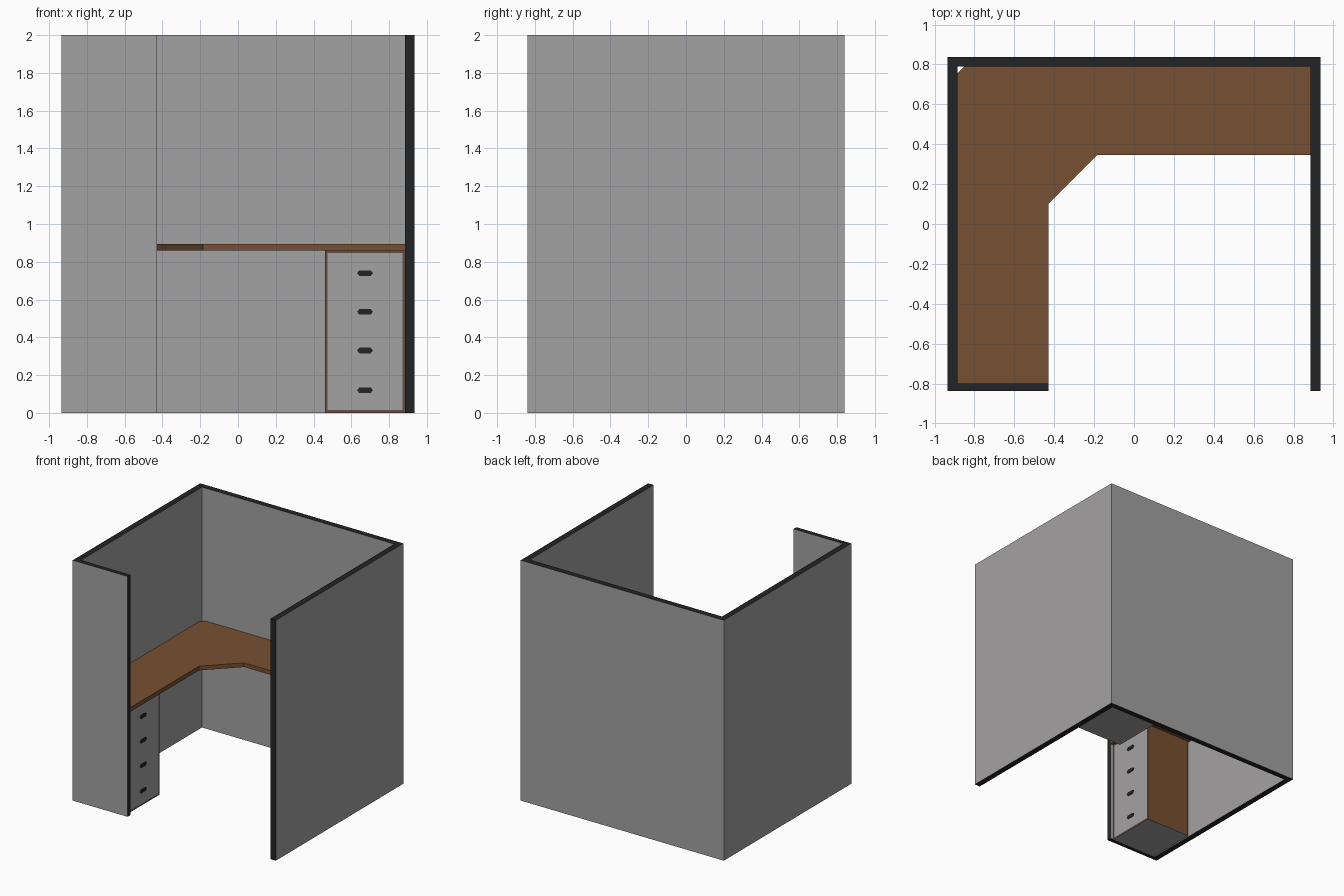
import bpy, bmesh, math
from mathutils import Matrix

if "Cube" in bpy.data.objects:
    bpy.data.objects.remove(bpy.data.objects["Cube"])


def material(name, rgb):
    m = bpy.data.materials.new(name)
    m.diffuse_color = (*rgb, 1)
    m.use_nodes = True
    m.node_tree.nodes["Principled BSDF"].inputs["Base Color"].default_value = m.diffuse_color
    return m


GREY = material("grey fabric", (0.37, 0.36, 0.365))
DARK = material("dark trim", (0.016, 0.017, 0.018))
BROWN = material("brown wood", (0.185, 0.08, 0.032))
EDGE = material("drawer border", (0.13, 0.078, 0.06))


def make_object(name, bm, mats, matrix=Matrix()):
    bmesh.ops.recalc_face_normals(bm, faces=bm.faces[:])
    me = bpy.data.meshes.new(name)
    bm.to_mesh(me)
    bm.free()
    for m in mats:
        me.materials.append(m)
    ob = bpy.data.objects.new(name, me)
    ob.matrix_world = matrix
    bpy.context.collection.objects.link(ob)
    return ob


def prism(points, z0, z1):
    """Extrude a flat outline from z0 to z1."""
    bm = bmesh.new()
    face = bm.faces.new([bm.verts.new((x, y, z0)) for x, y in points])
    new = bmesh.ops.extrude_face_region(bm, geom=[face])["geom"]
    for v in new:
        if isinstance(v, bmesh.types.BMVert):
            v.co.z = z1
    bmesh.ops.recalc_face_normals(bm, faces=bm.faces[:])
    return bm


W, D = 0.935, 0.838      # outer half width and half depth
IX, IY = 0.885, 0.79     # inner wall faces
STUB = -0.43             # open end of the short front wall
SY = -0.80               # inner face of the short front wall

# partition walls: one folded outline, dark on top, bottom and open ends
bm = prism([(STUB, -D), (-W, -D), (-W, D), (W, D), (W, -D), (IX, -D),
            (IX, IY), (-IX, IY), (-IX, SY), (STUB, SY)], 0, 2)
for f in bm.faces:
    c = f.calc_center_median()
    stub_end = abs(c.x - STUB) < 0.001 and abs(f.normal.x) > 0.9
    right_end = c.x > IX and abs(c.y + D) < 0.001
    f.material_index = int(abs(f.normal.z) > 0.5 or stub_end or right_end)
make_object("partition_walls", bm, [GREY, DARK])

# L-shaped worktop with angled inner corner and clipped back corner
bm = prism([(-IX, SY), (STUB, SY), (STUB, 0.10), (-0.185, 0.345), (IX, 0.345),
            (IX, IY), (-0.85, IY), (-IX, 0.755)], 0.86, 0.895)
make_object("desk_top", bm, [BROWN])


def drawer_unit(name, x, y, angle):
    """Drawer cabinet, front at local y = 0, facing local -y."""
    place = Matrix.Translation((x, y, 0)) @ Matrix.Rotation(angle, 4, 'Z')
    w, d, h = 0.2125, 0.415, 0.86
    bm = prism([(-w, 0), (w, 0), (w, d), (-w, d)], 0, h)
    front = min(bm.faces, key=lambda f: f.calc_center_median().y)
    bottom = min(bm.faces, key=lambda f: f.calc_center_median().z)
    bottom.material_index = 1
    rim = bmesh.ops.inset_individual(bm, faces=[front], thickness=0.02)["faces"]
    for f in rim:
        f.material_index = 2
    front.material_index = 1
    make_object(name + "_cabinet", bm, [BROWN, GREY, EDGE], place)

    # flat dark drawer pulls
    for i, z in enumerate((0.12, 0.33, 0.535, 0.74)):
        bm = prism([(-0.042, 0), (-0.03, -0.015), (0.03, -0.015),
                    (0.042, 0), (0.03, 0.015), (-0.03, 0.015)], 0, 0.005)
        local = Matrix.Translation((0, 0, z)) @ Matrix.Rotation(math.pi / 2, 4, 'X')
        make_object(f"{name}_handle_{i + 1}", bm, [DARK], place @ local)


drawer_unit("right_drawers", 0.6725, 0.375, 0)
drawer_unit("left_drawers", -0.46, -0.59, math.pi / 2)
